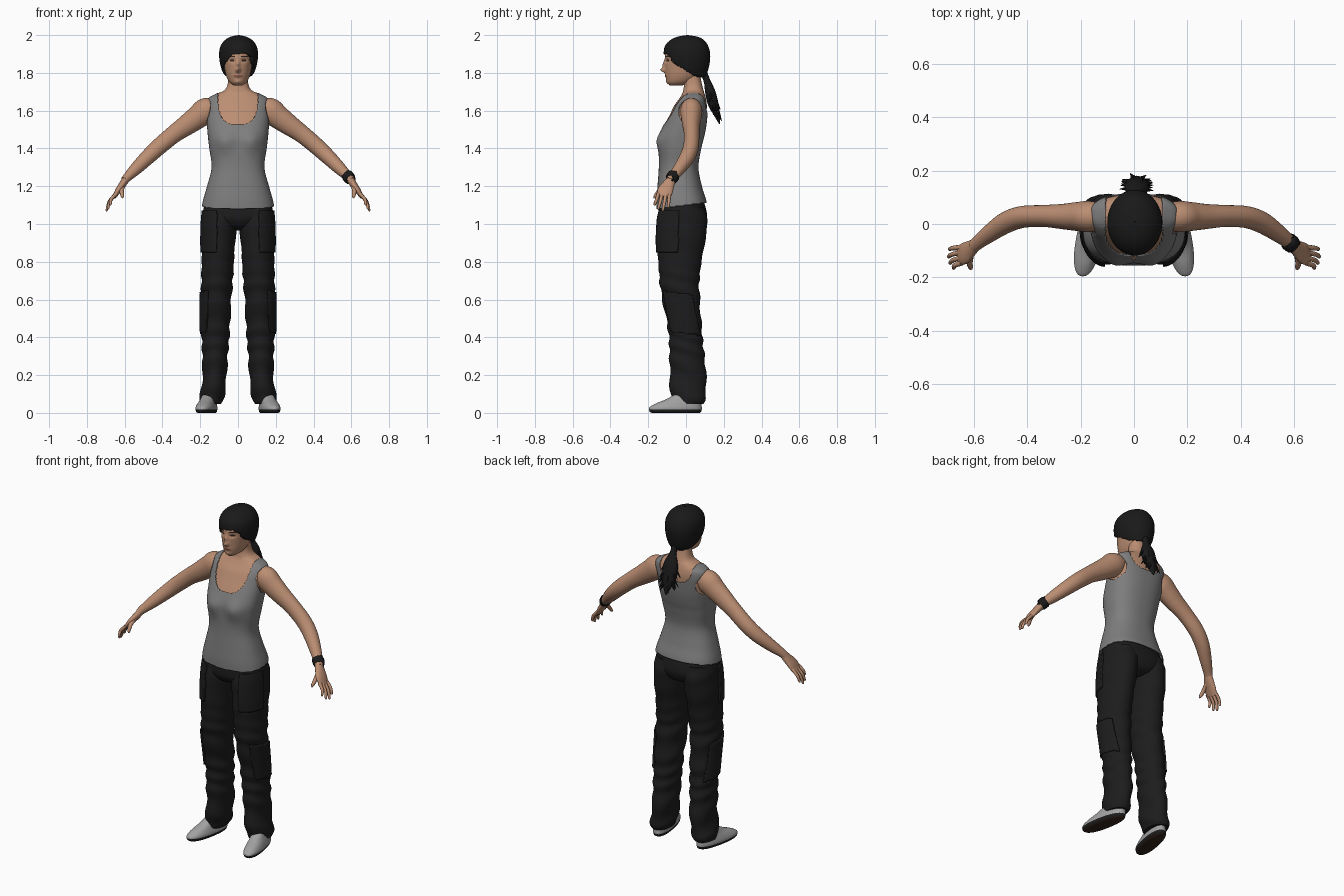
import bpy, math, random
from mathutils import Vector
from math import sin, cos, pi, exp

if "Cube" in bpy.data.objects:
    bpy.data.objects.remove(bpy.data.objects["Cube"])

random.seed(4)


def mat(name, r, g, b):
    m = bpy.data.materials.new(name)
    m.diffuse_color = (r, g, b, 1)
    m.use_nodes = True
    m.node_tree.nodes["Principled BSDF"].inputs["Base Color"].default_value = m.diffuse_color
    return m


SKIN = mat("skin", .50, .27, .17)
GREY = mat("shirt_grey", .21, .21, .21)
BLACK = mat("trouser_black", .012, .012, .013)
HAIR = mat("hair_black", .010, .010, .010)
SHOE = mat("shoe_grey", .36, .36, .36)
SOLE = mat("sole_brown", .035, .018, .012)
LIP = mat("lip", .28, .11, .08)
DARK = mat("eye_dark", .03, .018, .014)


def spline(keys, sub):
    """Smooth interpolation through tuples."""
    out, k = [], [keys[0]] + list(keys) + [keys[-1]]
    for i in range(1, len(k) - 2):
        for s in range(sub):
            t = s / sub
            out.append([.5 * (2 * b + (c - a) * t + (2 * a - 5 * b + 4 * c - d) * t * t
                              + (3 * b - a - 3 * c + d) * t ** 3)
                        for a, b, c, d in zip(k[i - 1], k[i], k[i + 1], k[i + 2])])
    return out + [list(keys[-1])]


def skin_rings(name, rings, mats, keep=None, paint=None, cap=True, thick=0):
    """Bridge rings of points into one object, optionally keeping or painting faces by rule."""
    n = len(rings[0])
    verts = [v for r in rings for v in r]
    faces = [(i * n + j, i * n + (j + 1) % n, (i + 1) * n + (j + 1) % n, (i + 1) * n + j)
             for i in range(len(rings) - 1) for j in range(n)]
    if keep:
        faces = [f for f in faces if keep(sum((verts[i] for i in f), Vector()) / 4)]
        used = sorted({i for f in faces for i in f})
        remap = {o: i for i, o in enumerate(used)}
        verts = [verts[i] for i in used]
        faces = [tuple(remap[i] for i in f) for f in faces]
    elif cap:
        last = (len(rings) - 1) * n
        faces += [tuple(reversed(range(n))), tuple(range(last, last + n))]
    me = bpy.data.meshes.new(name)
    me.from_pydata(verts, [], faces)
    for m in mats:
        me.materials.append(m)
    if paint:
        for p in me.polygons:
            p.material_index = paint(p.center)
    ob = bpy.data.objects.new(name, me)
    bpy.context.collection.objects.link(ob)
    if thick:
        md = ob.modifiers.new("thickness", 'SOLIDIFY')
        md.thickness, md.offset = thick, -1
    return ob


def body(name, keys, mats, n=64, sub=8, p=2.0, grow=0, side=1, bump=None, **kw):
    """Loft of level rings; key = (z, centre x, half width, front y, back y)."""
    rings = []
    for z, cx, hw, yf, yb in spline(keys, sub):
        ring = []
        for j in range(n):
            a = 2 * pi * j / n * side
            c, s = cos(a), sin(a)
            x = side * cx + (hw + grow) * math.copysign(abs(c) ** (2 / p), c)
            y = (yf + yb) / 2 + ((yb - yf) / 2 + grow) * math.copysign(abs(s) ** (2 / p), s)
            v = Vector((x, y, z))
            ring.append(bump(v, a) if bump else v)
        rings.append(ring if side > 0 else ring[::-1])
    if side < 0:
        rings = [r[::-1] for r in rings]
        rings = [[r[-j % n] for j in range(n)] for r in rings]
    return skin_rings(name, rings, mats, **kw)


def tube(name, keys, m, ref=(0, 1, 0), n=16, sub=5, side=1):
    """Loft along a path; key = (x, y, z, radius along ref, other radius)."""
    pts, ref = spline(keys, sub), Vector(ref)
    pos = [Vector((side * q[0], q[1], q[2])) for q in pts]
    rings = []
    for i, q in enumerate(pts):
        t = (pos[min(i + 1, len(pos) - 1)] - pos[max(i - 1, 0)]).normalized()
        u = (ref - t * t.dot(ref)).normalized()
        w = t.cross(u)
        rings.append([pos[i] + u * q[3] * cos(2 * pi * j / n) + w * q[4] * sin(2 * pi * j / n)
                      for j in range(n)])
    return skin_rings(name, rings, [m])


def g(a, sa, b, sb):
    return exp(-(a / sa) ** 2 - (b / sb) ** 2)


# --- torso, neck and vest ---
TORSO = [(1.08, 0, .188, -.15, .108), (1.13, 0, .178, -.15, .10), (1.2, 0, .158, -.145, .078),
         (1.3, 0, .134, -.138, .06), (1.4, 0, .146, -.138, .075), (1.46, 0, .153, -.136, .09),
         (1.52, 0, .158, -.115, .102), (1.58, 0, .162, -.085, .108), (1.63, 0, .163, -.06, .11),
         (1.665, 0, .152, -.035, .105), (1.69, 0, .11, -.02, .098), (1.71, 0, .07, -.014, .092),
         (1.75, 0, .053, -.012, .082), (1.82, 0, .05, -.03, .07)]


def bust(v, a):
    if v.y < 0:
        v.y -= .018 * g(abs(v.x) - .075, .05, v.z - 1.435, .055)
    return v


def in_vest(c):
    if c.z > 1.695 or c.z < 1.10 + .12 * c.y:
        return False
    depth = .175 if c.y < .03 else .11
    if abs(c.x / .108) ** 3 + abs((c.z - 1.70) / depth) ** 3 < 1:
        return False
    return not (abs(c.x) > .1 and ((c.y - .025) / .065) ** 2 + ((c.z - 1.59) / .075) ** 2 < 1)


body("torso", TORSO[3:], [SKIN], n=96, p=2.4, bump=bust)
body("vest", TORSO, [GREY], n=128, sub=10, p=2.4, grow=.006, bump=bust, keep=in_vest, thick=.005)

# --- head with sculpted face ---
HEAD = [(1.733, 0, .022, -.085, -.02), (1.75, 0, .045, -.099, .03), (1.78, 0, .061, -.106, .07),
        (1.82, 0, .071, -.110, .10), (1.87, 0, .078, -.112, .115), (1.92, 0, .080, -.105, .115),
        (1.96, 0, .065, -.075, .09), (1.985, 0, .03, -.03, .05)]


def face(v, a):
    if v.y < -.02:
        ax = abs(v.x)
        v.y -= .024 * g(ax, .012, v.z - 1.815, .013) + .012 * g(ax, .010, v.z - 1.842, .022)
        v.y -= .005 * g(ax, .022, v.z - 1.784, .010) + .005 * g(ax, .02, v.z - 1.752, .012)
        v.y += .008 * g(ax - .031, .016, v.z - 1.866, .011)
    return v


def face_paint(c):
    if c.y > -.05:
        return 0
    ax = abs(c.x)
    if (c.x / .024) ** 2 + ((c.z - 1.784) / .008) ** 2 < 1:
        return 1
    eye = ((ax - .032) / .013) ** 2 + ((c.z - 1.866) / .005) ** 2 < 1
    brow = abs(ax - .034) < .02 and abs(c.z - 1.888 + .1 * abs(ax - .036)) < .003
    return 2 if eye or brow else 0


body("head", HEAD, [SKIN, LIP, DARK], n=144, sub=18, p=2.1, bump=face, paint=face_paint)

# --- hair cap and ponytail ---
CAP = [(1.755, .003, .05, -.03, .088), (1.80, .003, .082, -.08, .112), (1.85, .003, .098, -.110, .125),
       (1.9, .003, .103, -.118, .128), (1.94, .003, .096, -.112, .118), (1.97, .003, .076, -.088, .099),
       (1.99, .003, .045, -.05, .066), (2.0, .003, .003, .005, .012)]
LINE = [(-.2, 1.905), (-.11, 1.90), (-.06, 1.845), (-.02, 1.825), (.04, 1.785), (.2, 1.75)]


def in_hair(c):
    for (y0, z0), (y1, z1) in zip(LINE, LINE[1:]):
        if y0 <= c.y < y1:
            return c.z > z0 + (z1 - z0) * (c.y - y0) / (y1 - y0) + .15 * c.x * (c.y < -.08)


body("hair_cap", CAP, [HAIR], n=96, sub=12, keep=in_hair, thick=.018)
TAIL = [(.005, .095, 1.80, .018, .018), (.008, .112, 1.755, .02, .018), (.01, .128, 1.70, .042, .027),
        (.01, .143, 1.64, .045, .028), (.01, .162, 1.585, .03, .018), (.01, .178, 1.53, .003, .003)]
tube("ponytail", TAIL, HAIR, ref=(1, 0, 0))
for i in range(22):
    x, y, z, rx, ry = spline(TAIL, 10)[18 + i]
    a = random.uniform(-.4, pi + .4)
    dx, dy = cos(a), sin(a)
    base = (x + dx * rx * .7, y + dy * ry * .7, z, .012, .009)
    tip = (x + dx * (rx + .018), y + dy * (ry + .014), z - .045, .001, .001)
    tube("hair_strand", [base, tip], HAIR, ref=(1, 0, 0), n=6, sub=2)

# --- trousers ---
body("trouser_seat", [(.965, 0, .03, -.06, .05), (.985, 0, .10, -.115, .09), (1.02, 0, .17, -.142, .108),
                      (1.06, 0, .185, -.146, .11), (1.13, 0, .170, -.138, .092)], [BLACK], p=2.4)
LEG = [(1.09, .092, .09, -.135, .095), (1.02, .097, .092, -.148, .112), (.93, .102, .09, -.152, .106),
       (.85, .105, .086, -.150, .09), (.7, .111, .083, -.14, .07), (.6, .114, .079, -.125, .073),
       (.5, .117, .076, -.105, .08), (.4, .119, .073, -.09, .087), (.3, .122, .067, -.088, .098),
       (.2, .124, .064, -.085, .106), (.12, .132, .064, -.085, .106), (.07, .140, .065, -.075, .1),
       (.048, .144, .058, -.06, .092)]
LEG = LEG[::-1]


def folds(v, a):
    amt = .004 if v.z < .75 else .0015
    d = amt * sin(v.z * 62 + 2.2 * sin(a) + 1.5 * sin(v.z * 17))
    return v + Vector((cos(a), sin(a), 0)) * d


def cargo(c):
    return abs(c.x) > .125 and .42 < c.z + .12 * c.y < .63 and -.10 < c.y - .2 * (.52 - c.z) < .055


def hip(c):
    return abs(c.x) > .112 and .85 < c.z < 1.075 and c.y < -.04


SHOEKEYS = [(0, .165, .040, -.18, .072), (.006, .166, .047, -.192, .08), (.022, .166, .05, -.196, .084),
            (.034, .166, .049, -.188, .083), (.052, .165, .044, -.155, .082), (.07, .162, .040, -.11, .082),
            (.10, .158, .036, -.055, .082)]


def toe_out(side):
    def f(v, a):
        v.x -= side * (v.y + .05) * .18
        return v
    return f


def shoe_paint(c):
    return 2 if c.z < .003 else 1 if c.z < .02 else 0


# --- arms and hands ---
ARM = [(.11, .03, 1.625, .045, .04), (.165, .028, 1.602, .058, .068), (.215, .028, 1.565, .054, .062),
       (.27, .028, 1.525, .047, .055), (.34, .03, 1.475, .041, .047), (.42, .026, 1.408, .041, .044),
       (.48, .005, 1.352, .040, .040), (.54, -.035, 1.293, .033, .033), (.585, -.07, 1.248, .026, .024),
       (.60, -.083, 1.23, .025, .021)]
PALM = [(.59, -.075, 1.242, .022, .02), (.613, -.094, 1.207, .033, .019),
        (.635, -.11, 1.176, .041, .016), (.655, -.117, 1.143, .036, .010)]
FINGERS = [(-.146, .675, -.165, 1.098), (-.126, .688, -.146, 1.076),
           (-.106, .694, -.122, 1.068), (-.087, .690, -.094, 1.085)]

for s, tag in ((1, "left_"), (-1, "right_")):
    body(tag + "trouser_leg", LEG, [BLACK], side=s, bump=folds)
    body(tag + "cargo_pocket", LEG, [BLACK], side=s, n=128, sub=12, grow=.010, keep=cargo, thick=.012)
    body(tag + "hip_pocket", LEG, [BLACK], side=s, n=128, sub=12, grow=.009, keep=hip, thick=.012)
    body(tag + "shoe", SHOEKEYS, [SHOE, BLACK, SOLE], side=s, n=48, sub=5, p=2.3,
         bump=toe_out(s), paint=shoe_paint)
    tube(tag + "arm", ARM, SKIN, n=32, side=s)
    tube(tag + "palm", PALM, SKIN, n=24, side=s)
    for by, tx, ty, tz in FINGERS:
        mid = ((.652 + tx) / 2 + .008, (by + ty) / 2, (1.155 + tz) / 2 + .004, .0088, .0088)
        tube(tag + "finger", [(.645, by, 1.16, .010, .010), mid, (tx, ty, tz + .008, .007, .007),
                              (tx, ty, tz, .002, .002)], SKIN, n=10, side=s)
    tube(tag + "thumb", [(.612, -.105, 1.205, .015, .013), (.616, -.142, 1.175, .012, .011),
                         (.612, -.163, 1.148, .009, .009), (.61, -.17, 1.136, .002, .002)],
         SKIN, ref=(1, 0, 0), n=10, side=s)

# --- wristband on one arm only ---
tube("wristband", [(.577, -.064, 1.258, .029, .028), (.579, -.066, 1.256, .034, .032),
                   (.594, -.078, 1.238, .033, .031), (.596, -.08, 1.236, .028, .026)], HAIR, n=24)

# --- consistent outward faces and smooth shading ---
bpy.ops.object.select_all(action='SELECT')
bpy.context.view_layer.objects.active = bpy.data.objects["torso"]
bpy.ops.object.mode_set(mode='EDIT')
bpy.ops.mesh.select_all(action='SELECT')
bpy.ops.mesh.normals_make_consistent(inside=False)
bpy.ops.object.mode_set(mode='OBJECT')
bpy.ops.object.shade_smooth_by_angle(angle=math.radians(45))
